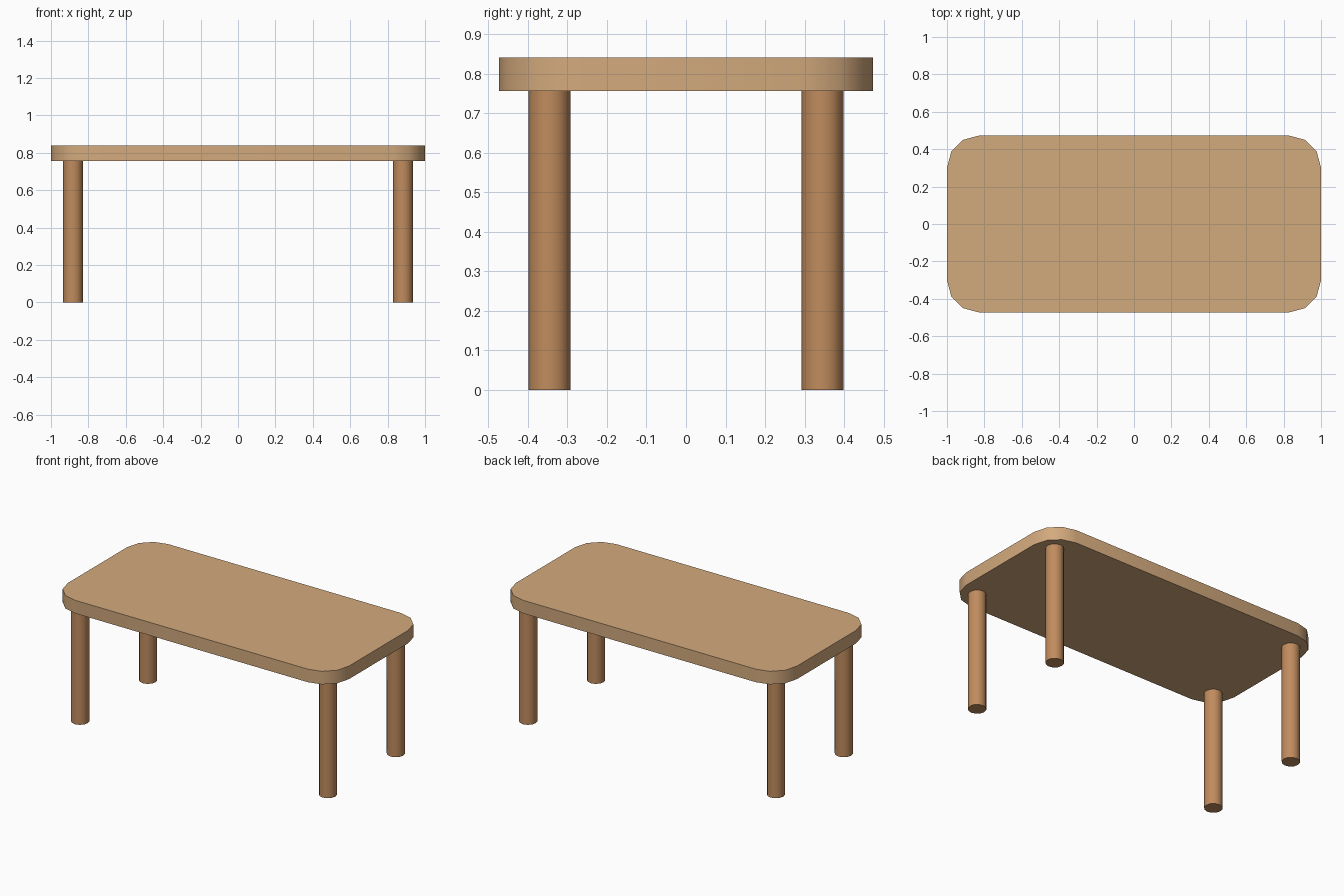
import bpy, bmesh, math

if "Cube" in bpy.data.objects:
    bpy.data.objects.remove(bpy.data.objects["Cube"])


def material(name, rgb):
    m = bpy.data.materials.new(name)
    m.diffuse_color = (*rgb, 1.0)
    m.use_nodes = True
    m.node_tree.nodes["Principled BSDF"].inputs["Base Color"].default_value = m.diffuse_color
    return m


LIGHT_WOOD = material("light wood", (0.65, 0.40, 0.205))
BROWN_WOOD = material("brown wood", (0.53, 0.262, 0.112))


def prism(name, outline, z0, z1, mat):
    """Extrude a closed outline upwards, smooth round the sides, sharp rims."""
    bm = bmesh.new()
    base = bm.faces.new([bm.verts.new((x, y, z0)) for x, y in outline])
    ext = bmesh.ops.extrude_face_region(bm, geom=[base], use_keep_orig=True)
    for v in ext["geom"]:
        if isinstance(v, bmesh.types.BMVert):
            v.co.z = z1
    bmesh.ops.recalc_face_normals(bm, faces=bm.faces[:])
    mesh = bpy.data.meshes.new(name)
    bm.to_mesh(mesh)
    bm.free()
    mesh.materials.append(mat)
    ob = bpy.data.objects.new(name, mesh)
    bpy.context.collection.objects.link(ob)
    bpy.ops.object.select_all(action='DESELECT')
    ob.select_set(True)
    bpy.context.view_layer.objects.active = ob
    bpy.ops.object.shade_smooth_by_angle(angle=math.radians(40))
    return ob


def arc(cx, cy, r, start, end, steps):
    return [(cx + r * math.cos(math.radians(start + (end - start) * i / steps)),
             cy + r * math.sin(math.radians(start + (end - start) * i / steps)))
            for i in range(steps + 1)]


HX, HY, R = 1.0, 0.473, 0.172
Z_UNDER, Z_TOP = 0.756, 0.84

# tabletop with three-segment rounded corners
outline = []
for k, (sx, sy) in enumerate([(1, 1), (-1, 1), (-1, -1), (1, -1)]):
    outline += arc(sx * (HX - R), sy * (HY - R), R, 90 * k, 90 * k + 90, 3)
prism("tabletop", outline, Z_UNDER, Z_TOP, LIGHT_WOOD)

# four round legs
for sx, side in ((-1, "left"), (1, "right")):
    for sy, end in ((-1, "front"), (1, "back")):
        circle = arc(sx * 0.882, sy * 0.345, 0.0535, 0, 360, 12)[:-1]
        prism(f"{end}_{side}_leg", circle, 0.0, Z_UNDER, BROWN_WOOD)
